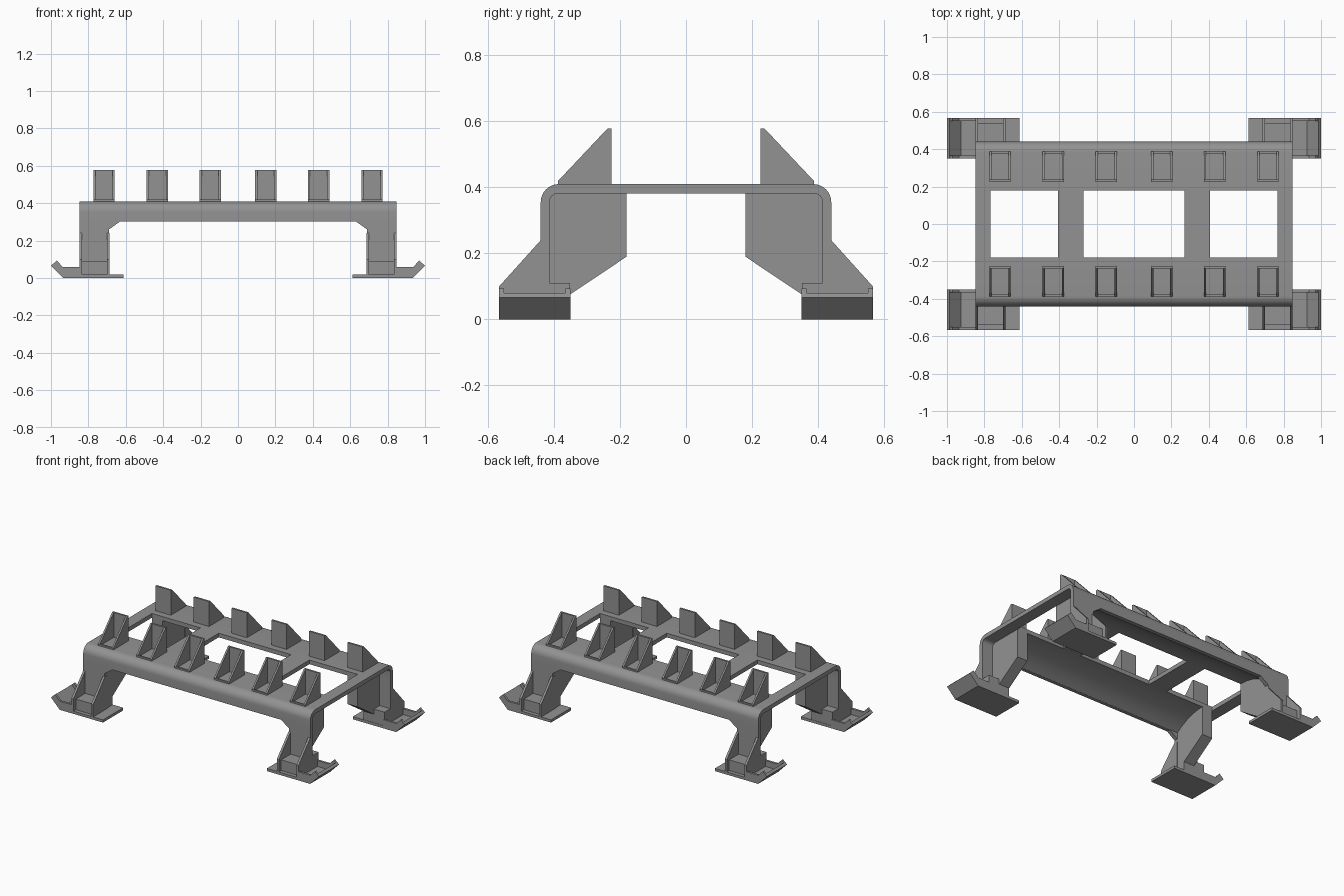
import bpy, bmesh, math

if "Cube" in bpy.data.objects:
    bpy.data.objects.remove(bpy.data.objects["Cube"])

grey = bpy.data.materials.new("mid grey")
grey.use_nodes = True
grey.diffuse_color = (0.29, 0.29, 0.29, 1)
grey.node_tree.nodes["Principled BSDF"].inputs["Base Color"].default_value = (0.29, 0.29, 0.29, 1)


def prism(name, points, lo, hi, axis, sx=1, sy=1):
    """Extrude a profile along x (points are y,z) or y (points are x,z), mirrored by sx, sy."""
    bm = bmesh.new()
    rings = []
    for d in (lo, hi):
        ring = []
        for a, z in points:
            x, y = (d, a) if axis == "x" else (a, d)
            ring.append(bm.verts.new((x * sx, y * sy, z)))
        rings.append(ring)
    bm.faces.new(rings[0])
    bm.faces.new(rings[1])
    n = len(points)
    for i in range(n):
        j = (i + 1) % n
        bm.faces.new((rings[0][i], rings[0][j], rings[1][j], rings[1][i]))
    bmesh.ops.recalc_face_normals(bm, faces=bm.faces)
    mesh = bpy.data.meshes.new(name)
    bm.to_mesh(mesh)
    bm.free()
    mesh.materials.append(grey)
    ob = bpy.data.objects.new(name, mesh)
    bpy.context.collection.objects.link(ob)
    return ob


def smooth(ob):
    bpy.context.view_layer.objects.active = ob
    ob.select_set(True)
    bpy.ops.object.shade_smooth_by_angle(angle=math.radians(30))
    ob.select_set(False)


def rect(a0, a1, z0, z1):
    return [(a0, z0), (a1, z0), (a1, z1), (a0, z1)]


def arc(cy, cz, r, start, end, steps):
    return [(cy + r * math.cos(t), cz + r * math.sin(t))
            for t in (math.radians(start + (end - start) * i / steps) for i in range(steps + 1))]


END, TOP, UNDER, OUT, IN, BEAM = 0.848, 0.41, 0.382, 0.44, 0.18, 0.303
WALL = OUT - 0.026

# Rounded side rails, with a broad fillet under each between the legs
rail = [(IN, UNDER), (IN, TOP)] + arc(0.385, 0.355, 0.055, 90, 0, 8) + [(OUT, BEAM), (WALL, BEAM)]
rail += arc(0.387, 0.355, 0.027, 0, 90, 6)
fillet = arc(IN, -0.004, 0.386, 90, 52.7, 8) + [(WALL + 0.005, 0.35), (0.4, 0.39), (IN + 0.005, 0.39)]
for sy, side in ((-1, "front"), (1, "back")):
    smooth(prism(side + "_rail", rail, -END, END, "x", 1, sy))
    smooth(prism(side + "_rail_fillet", fillet, -0.7, 0.7, "x", 1, sy))

# Cross bars joining the rails
for sx, side in ((-1, "right"), (1, "left")):
    for name, x0, x1 in (("end", 0.768, END), ("middle", 0.27, 0.407)):
        prism(f"{side}_{name}_bar", rect(-IN, IN, UNDER, TOP), x0, x1, "x", sx)

# Upright stops: a plate with two triangular cheeks and a low sill
cheek = [(0.225, 0.4), (0.225, 0.578), (0.238, 0.578), (0.387, 0.42), (0.387, 0.4)]
HALF, THICK = 0.057, 0.012
for sx in (-1, 1):
    for sy in (-1, 1):
        for c in (0.148, 0.431, 0.716):
            prism("stop_plate", rect(0.225, 0.238, 0.4, 0.578), c - HALF, c + HALF, "x", sx, sy)
            prism("stop_sill", rect(0.375, 0.387, 0.4, 0.42), c - HALF, c + HALF, "x", sx, sy)
            for x0 in (c - HALF, c + HALF - THICK):
                prism("stop_cheek", cheek, x0, x0 + THICK, "x", sx, sy)

# Legs and feet, one per corner
leg = [(0.63, BEAM), (0.69, 0.26), (0.69, 0.015), (END, 0.015), (END, BEAM)]
web = [(IN, UNDER), (IN, 0.19), (0.352, 0.075), (WALL, 0.075), (WALL, 0.37), (0.4, UNDER)]
rib = [(WALL, 0.24), (OUT, 0.24), (0.566, 0.10), (0.566, 0.015), (WALL, 0.015)]
floor = [(0.612, 0), (0.935, 0), (1.0, 0.066), (0.986, 0.08), (0.925, 0.018), (0.612, 0.018)]
rim = [(0.835, 0.01), (0.935, 0.003), (0.998, 0.066), (0.97, 0.094), (0.935, 0.058), (0.835, 0.058)]
for sx, a in ((-1, "right"), (1, "left")):
    for sy, b in ((-1, "front"), (1, "back")):
        tag = f"{b}_{a}_"
        prism(tag + "leg", leg, WALL, OUT, "y", sx, sy)
        prism(tag + "leg_web", web, 0.69, 0.768, "x", sx, sy)
        prism(tag + "ankle", rect(0.352, OUT, 0.01, 0.11), 0.69, END, "x", sx, sy)
        prism(tag + "toe_block", rect(OUT, 0.54, 0.01, 0.09), 0.70, 0.835, "x", sx, sy)
        for x0 in (0.686, 0.833):
            prism(tag + "rib", rib, x0, x0 + 0.015, "x", sx, sy)
        prism(tag + "foot", floor, 0.35, 0.566, "y", sx, sy)
        for y0 in (0.35, 0.551):
            prism(tag + "foot_rim", rim, y0, y0 + 0.015, "y", sx, sy)
